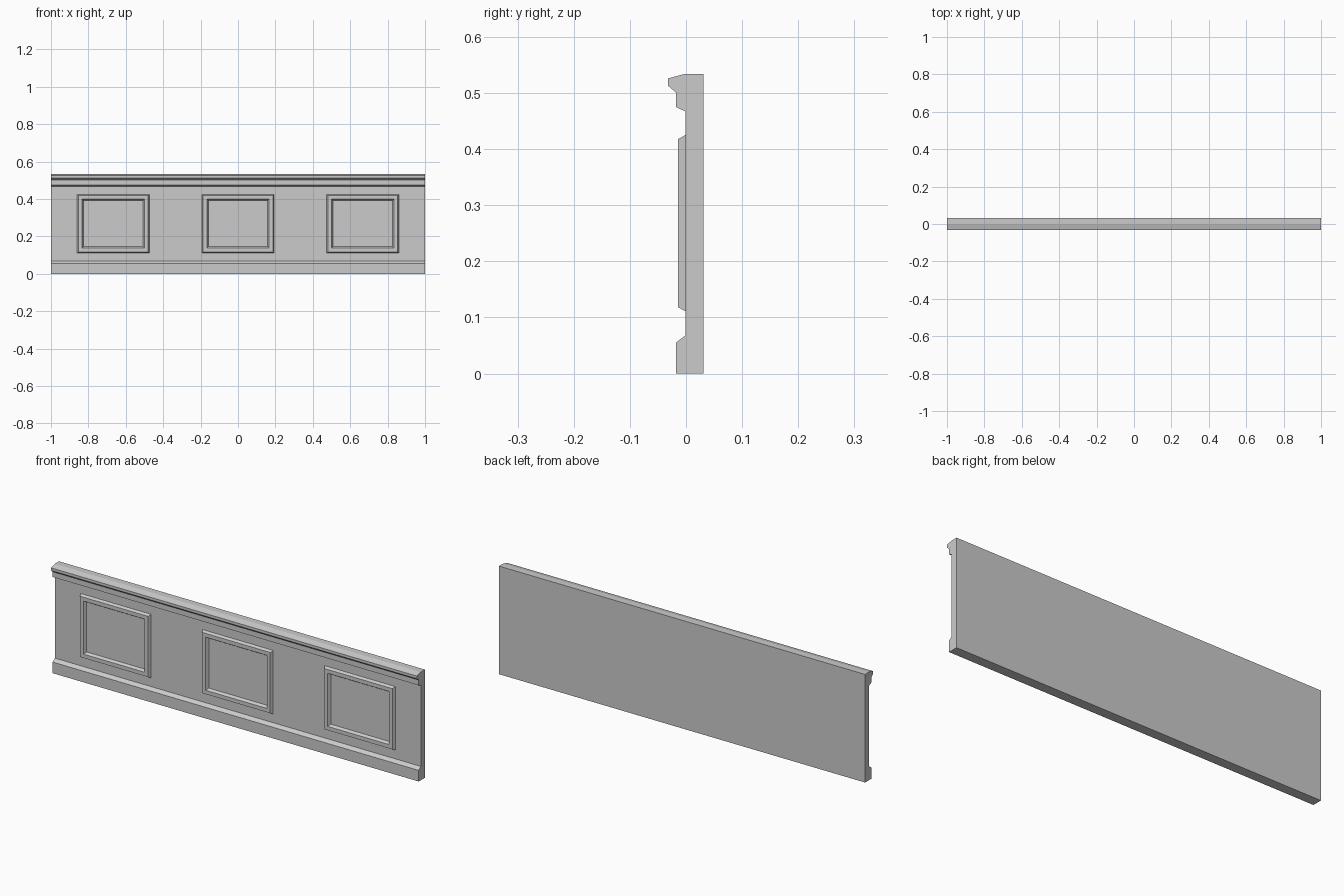
import bpy, bmesh

cube = bpy.data.objects.get("Cube")
if cube:
    bpy.data.objects.remove(cube, do_unlink=True)

grey = bpy.data.materials.new("plain_grey")
grey.use_nodes = True
grey.diffuse_color = (0.6, 0.6, 0.6, 1)
grey.node_tree.nodes["Principled BSDF"].inputs["Base Color"].default_value = (0.6, 0.6, 0.6, 1)


def finish(name, bm):
    bmesh.ops.recalc_face_normals(bm, faces=bm.faces)
    mesh = bpy.data.meshes.new(name)
    bm.to_mesh(mesh)
    bm.free()
    mesh.materials.append(grey)
    obj = bpy.data.objects.new(name, mesh)
    bpy.context.collection.objects.link(obj)
    return obj


WALL_Y = -0.001

# Wall with skirting and top rail: one side profile (y, z) swept along x
profile = [(0.031, 0), (-0.018, 0), (-0.018, 0.055), (WALL_Y, 0.068),
           (WALL_Y, 0.467), (-0.018, 0.475), (-0.018, 0.501), (-0.032, 0.513),
           (-0.032, 0.526), (-0.002, 0.534), (0.031, 0.534)]
bm = bmesh.new()
side = bm.faces.new([bm.verts.new((-1, y, z)) for y, z in profile])
swept = bmesh.ops.extrude_face_region(bm, geom=[side], use_keep_orig=True)
moved = [v for v in swept["geom"] if isinstance(v, bmesh.types.BMVert)]
bmesh.ops.translate(bm, verts=moved, vec=(2, 0, 0))
finish("wall_panel", bm)

# Bevelled picture-frame mouldings: nested rectangles, (inset, y)
steps = [(0, WALL_Y), (0.007, -0.014), (0.026, -0.014), (0.034, WALL_Y)]
HALF_W, LOW, HIGH = 0.193, 0.111, 0.425


def frame_moulding(name, cx):
    bm = bmesh.new()
    rings = []
    for inset, y in steps:
        w, lo, hi = HALF_W - inset, LOW + inset, HIGH - inset
        corners = [(-w, lo), (w, lo), (w, hi), (-w, hi)]
        rings.append([bm.verts.new((cx + x, y, z)) for x, z in corners])
    # The last strip closes the moulding against the wall
    for a, b in zip(rings, rings[1:] + rings[:1]):
        for i in range(4):
            j = (i + 1) % 4
            bm.faces.new((a[i], a[j], b[j], b[i]))
    finish(name, bm)


for name, cx in (("right", -0.667), ("centre", 0), ("left", 0.667)):
    frame_moulding(name + "_frame_moulding", cx)
